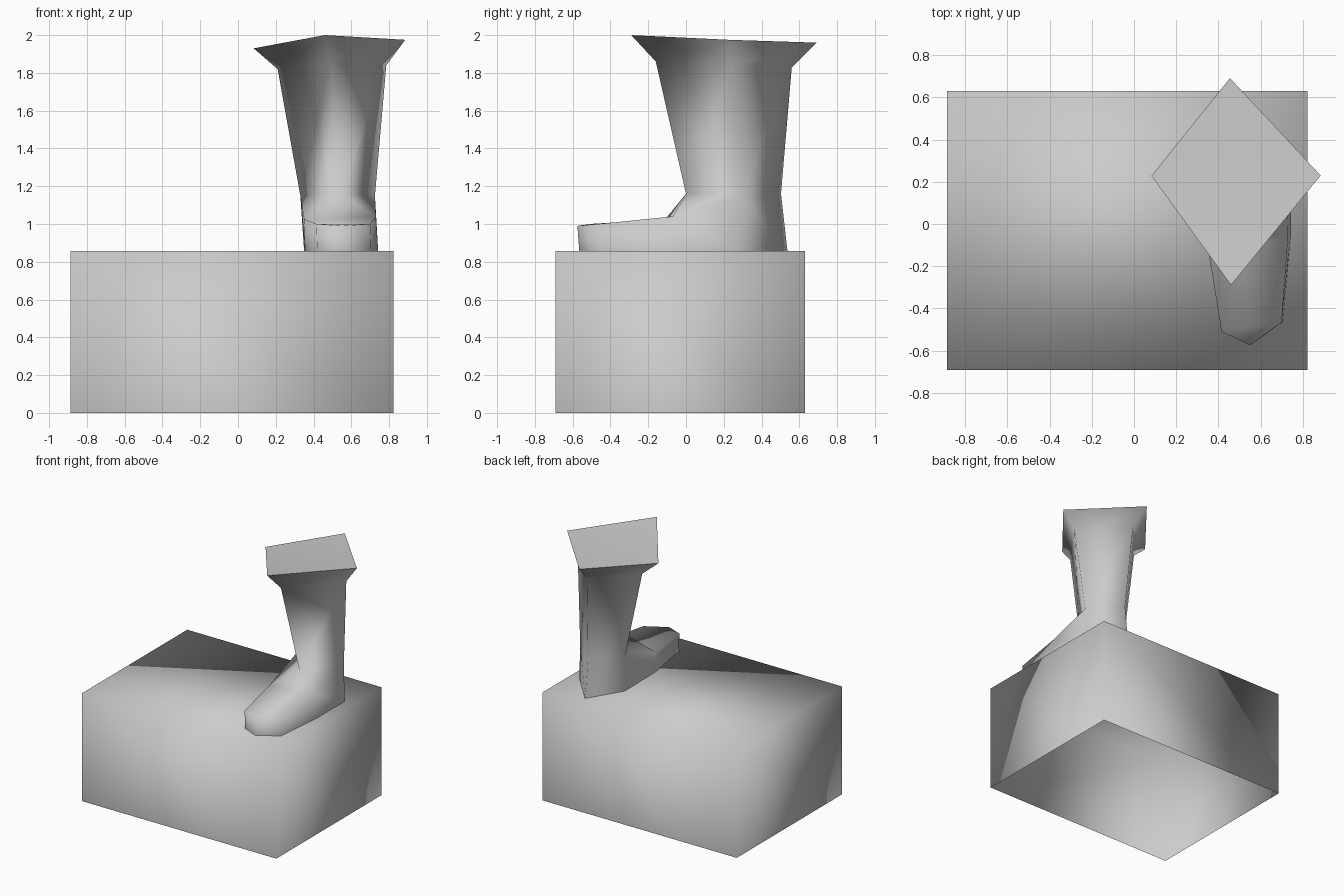
import bpy
import bmesh

# Remove the default cube only
cube = bpy.data.objects.get("Cube")
if cube:
    bpy.data.objects.remove(cube, do_unlink=True)

# One grey stone colour
stone = bpy.data.materials.new("grey_stone")
stone.use_nodes = True
GREY = (0.6, 0.6, 0.6, 1)
stone.diffuse_color = GREY
stone.node_tree.nodes["Principled BSDF"].inputs["Base Color"].default_value = GREY


def make_object(name, bm):
    """Turn a bmesh into a smooth, grey object."""
    for face in bm.faces:
        face.smooth = True
    mesh = bpy.data.meshes.new(name)
    bm.to_mesh(mesh)
    bm.free()
    mesh.materials.append(stone)
    obj = bpy.data.objects.new(name, mesh)
    bpy.context.collection.objects.link(obj)


def add_points(bm, points):
    return [bm.verts.new(p) for p in points]


def bridge(bm, lower, upper):
    """Join two equal closed rows of points with quads."""
    count = len(lower)
    for i in range(count):
        j = (i + 1) % count
        bm.faces.new((lower[i], lower[j], upper[j], upper[i]))


# Pedestal block, soft shaded across its corners and open underneath
bm = bmesh.new()
bmesh.ops.create_cube(bm, size=1)
bm.normal_update()
underside = [f for f in bm.faces if f.normal.z < -0.5]
bmesh.ops.delete(bm, geom=underside, context='FACES_ONLY')
for v in bm.verts:
    v.co.x = 0.822 if v.co.x > 0 else -0.888
    v.co.y = 0.63 if v.co.y > 0 else -0.692
    v.co.z = 0.858 if v.co.z > 0 else 0
make_object("pedestal", bm)

# Leg: four-cornered rings in the order front, right, back, left
RIM = [(0.46, -0.29, 2.0), (0.885, 0.23, 1.975), (0.455, 0.692, 1.96), (0.083, 0.228, 1.93)]
CALF = [(0.49, -0.16, 1.86), (0.785, 0.24, 1.84), (0.48, 0.56, 1.83), (0.21, 0.25, 1.82)]
ANKLE = [(0.54, 0.0, 1.16), (0.725, 0.295, 1.15), (0.51, 0.503, 1.16), (0.33, 0.295, 1.15)]

bm = bmesh.new()
rim, calf, ankle = (add_points(bm, ring) for ring in (RIM, CALF, ANKLE))
bridge(bm, ankle, calf)
bridge(bm, calf, rim)
front, right, back, left = ankle

# Foot: upper edge from the right instep round the toes to the left instep
upper = add_points(bm, [(0.73, -0.07, 1.04), (0.70, -0.465, 1.0), (0.55, -0.575, 0.99),
                        (0.415, -0.51, 1.0), (0.35, -0.11, 1.025)])
sole = add_points(bm, [(0.742, -0.06, 0.858), (0.705, -0.465, 0.858), (0.55, -0.565, 0.858),
                       (0.42, -0.51, 0.858), (0.355, -0.12, 0.858)])
heel = add_points(bm, [(0.35, 0.27, 0.858), (0.512, 0.537, 0.858), (0.742, 0.28, 0.858)])
bridge(bm, sole + heel, upper + [left, back, right])
bm.faces.new(upper)

# Instep slope between the ankle and the foot
bm.faces.new((front, upper[0], upper[-1]))
bm.faces.new((front, right, upper[0]))
bm.faces.new((front, upper[-1], left))
bmesh.ops.recalc_face_normals(bm, faces=bm.faces)
make_object("leg_and_foot", bm)

# Cut face closing the top of the leg, separate so the rim stays crisp
bm = bmesh.new()
cap = add_points(bm, RIM)
bm.faces.new((cap[0], cap[1], cap[3]))
bm.faces.new((cap[1], cap[2], cap[3]))
make_object("leg_cut_face", bm)
